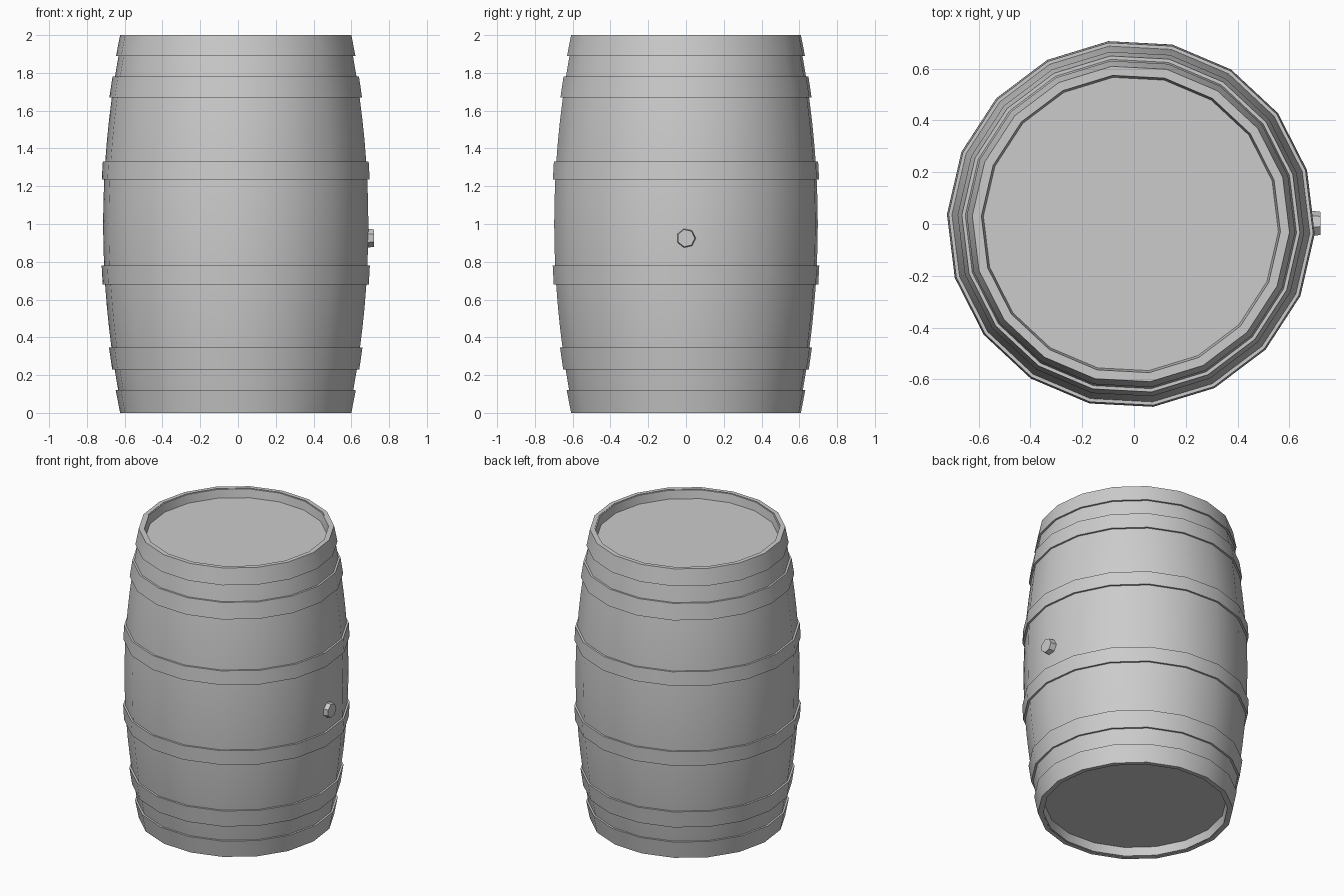
import bpy
import bmesh
import math
from mathutils import Matrix

SIDES = 18
PHASE = math.radians(17)
CENTRE_X = -0.012

cube = bpy.data.objects.get("Cube")
if cube:
    bpy.data.objects.remove(cube, do_unlink=True)

grey = bpy.data.materials.new("plain grey")
grey.use_nodes = True
grey.diffuse_color = (0.6, 0.6, 0.6, 1)
grey.node_tree.nodes["Principled BSDF"].inputs["Base Color"].default_value = (0.6, 0.6, 0.6, 1)


def finish(name, bm, angle=35):
    """Turn a bmesh into a shaded, coloured object."""
    bmesh.ops.recalc_face_normals(bm, faces=bm.faces)
    mesh = bpy.data.meshes.new(name)
    bm.to_mesh(mesh)
    bm.free()
    mesh.materials.append(grey)
    obj = bpy.data.objects.new(name, mesh)
    bpy.context.collection.objects.link(obj)
    bpy.ops.object.select_all(action="DESELECT")
    obj.select_set(True)
    bpy.context.view_layer.objects.active = obj
    bpy.ops.object.shade_smooth_by_angle(angle=math.radians(angle))
    return obj


def lathe(name, profile, closed):
    """Revolve (radius, height) points about z; open profiles get end discs."""
    bm = bmesh.new()
    rings = []
    for r, z in profile:
        angles = [PHASE + math.tau * i / SIDES for i in range(SIDES)]
        rings.append([bm.verts.new((r * math.cos(a), r * math.sin(a), z)) for a in angles])
    pairs = list(zip(rings, rings[1:]))
    if closed:
        pairs.append((rings[-1], rings[0]))
    else:
        bm.faces.new(rings[0])
        bm.faces.new(rings[-1])
    for low, high in pairs:
        for i in range(SIDES):
            j = (i + 1) % SIDES
            bm.faces.new((low[i], low[j], high[j], high[i]))
    obj = finish(name, bm)
    obj.location.x = CENTRE_X
    return obj


def bulge(z):
    """Radius of the staves at a height."""
    return 0.703 - 0.103 * (1 - z) ** 2


# Barrel body with recessed heads at both ends
STEPS = 18
wall = [(bulge(z), z) for z in (0.003 + 1.994 * i / STEPS for i in range(STEPS + 1))]
lower_head = [(0.57, 0.06), (0.578, 0.003)]
upper_head = [(0.578, 1.997), (0.57, 1.94)]
lathe("barrel_body", lower_head + wall + upper_head, closed=False)

# Hoops follow the bulge and stand slightly proud of it
hoops = {
    "bottom_hoop": (0.0, 0.12),
    "lower_quarter_hoop": (0.23, 0.345),
    "lower_belly_hoop": (0.68, 0.78),
    "upper_belly_hoop": (1.235, 1.33),
    "upper_quarter_hoop": (1.67, 1.78),
    "top_hoop": (1.89, 2.0),
}
for name, (low, high) in hoops.items():
    a, b = bulge(low), bulge(high)
    lathe(name, [(a - 0.015, low), (a + 0.013, low), (b + 0.013, high), (b - 0.015, high)], closed=True)

# Tapered bung on the left side
bm = bmesh.new()
bmesh.ops.create_cone(bm, cap_ends=True, segments=7, radius1=0.057, radius2=0.047, depth=0.08,
                      matrix=Matrix.Rotation(math.pi / 2, 4, "Y"))
finish("bung", bm).location = (0.68, 0, 0.925)
